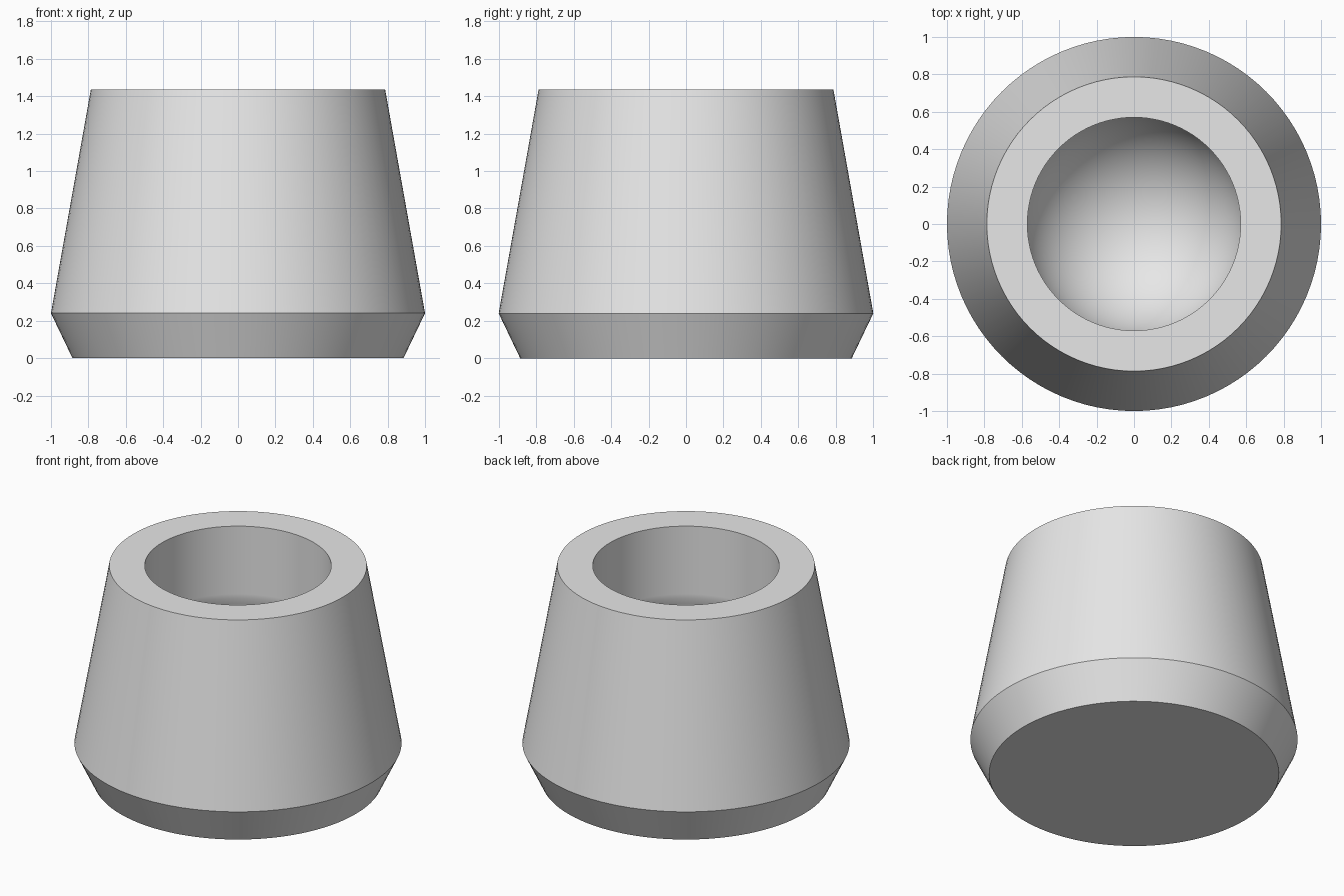
import bpy
import bmesh
import math

SEGMENTS = 96
HEIGHT = 1.435
HOLE_RADIUS = 0.57
SOCKET_RADIUS = 0.6
SOCKET_CENTRE = 0.76

cube = bpy.data.objects.get("Cube")
if cube:
    bpy.data.objects.remove(cube, do_unlink=True)

# Plain grey material
grey = bpy.data.materials.new("light_grey")
grey.use_nodes = True
colour = (0.8, 0.8, 0.8, 1)
grey.diffuse_color = colour
grey.node_tree.nodes["Principled BSDF"].inputs["Base Color"].default_value = colour

# Outer profile: base, flared foot, tapering wall, flat rim, straight bore
profile = [(0, 0), (0.885, 0), (1, 0.24), (0.787, HEIGHT), (HOLE_RADIUS, HEIGHT)]

# Rounded socket below the bore
start = math.acos(HOLE_RADIUS / SOCKET_RADIUS)
bore_end = SOCKET_CENTRE + SOCKET_RADIUS * math.sin(start)
profile.append((HOLE_RADIUS, bore_end + 0.03))
STEPS = 28
for i in range(STEPS):
    a = start - (start + math.pi / 2) * i / STEPS
    profile.append((SOCKET_RADIUS * math.cos(a), SOCKET_CENTRE + SOCKET_RADIUS * math.sin(a)))
profile.append((0, SOCKET_CENTRE - SOCKET_RADIUS))

# Turn the profile around the vertical axis
bm = bmesh.new()
verts = [bm.verts.new((r, 0, z)) for r, z in profile]
edges = [bm.edges.new(pair) for pair in zip(verts, verts[1:])]
bmesh.ops.spin(bm, geom=verts + edges, cent=(0, 0, 0), axis=(0, 0, 1),
               angle=math.tau, steps=SEGMENTS, use_merge=True)
bmesh.ops.remove_doubles(bm, verts=bm.verts, dist=0.0005)
bmesh.ops.recalc_face_normals(bm, faces=bm.faces)

mesh = bpy.data.meshes.new("socket_cup")
bm.to_mesh(mesh)
bm.free()
mesh.materials.append(grey)
cup = bpy.data.objects.new("socket_cup", mesh)
bpy.context.collection.objects.link(cup)

# Smooth walls with crisp rims
bpy.ops.object.select_all(action="DESELECT")
cup.select_set(True)
bpy.context.view_layer.objects.active = cup
bpy.ops.object.shade_smooth_by_angle(angle=math.radians(30))
